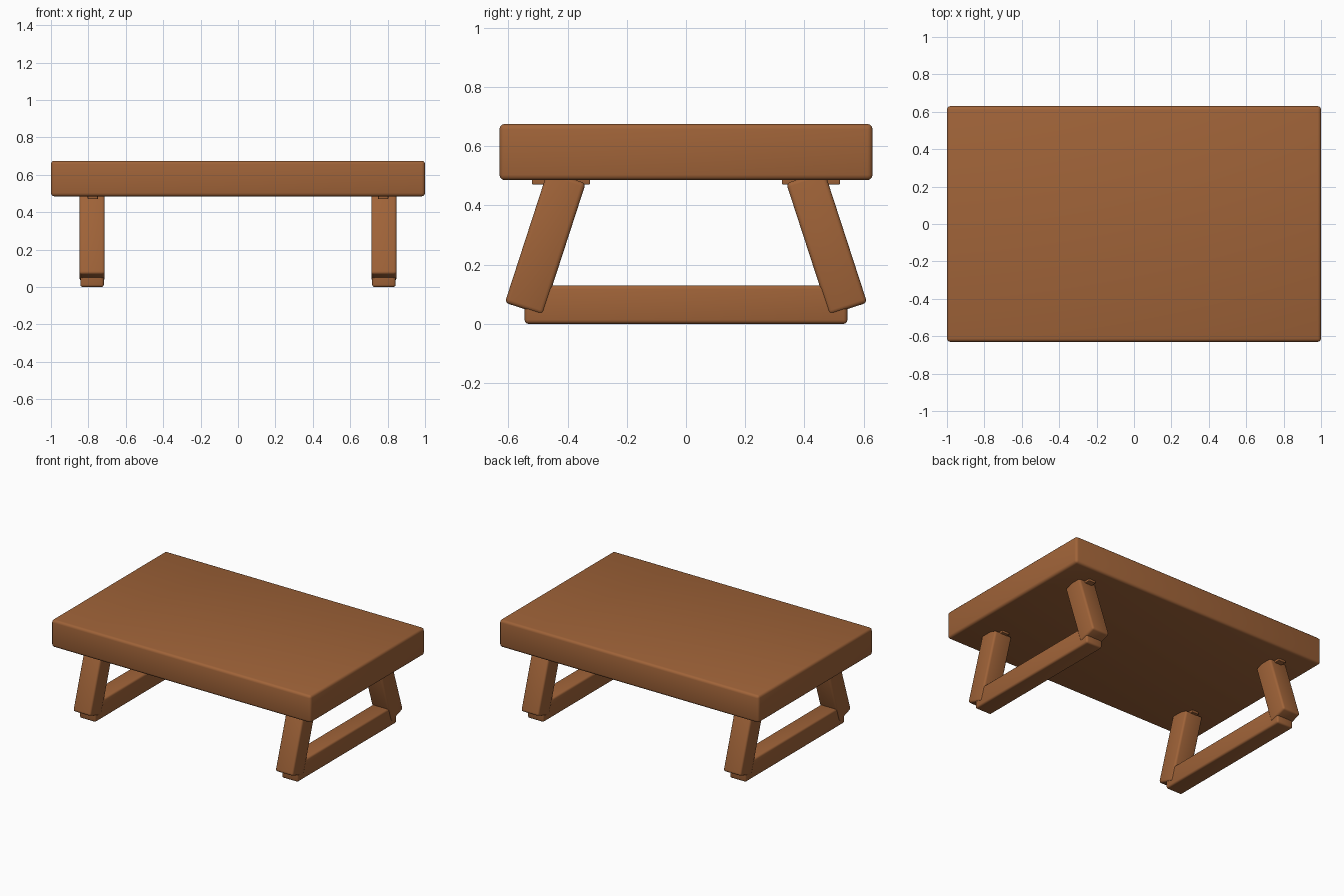
import bpy, bmesh, math
from mathutils import Matrix, Vector

default = bpy.data.objects.get("Cube")
if default:
    bpy.data.objects.remove(default, do_unlink=True)

# Warm brown wood
WOOD = (0.35, 0.125, 0.04, 1)
wood = bpy.data.materials.new("brown_wood")
wood.use_nodes = True
wood.diffuse_color = WOOD
bsdf = next(n for n in wood.node_tree.nodes if n.type == "BSDF_PRINCIPLED")
bsdf.inputs["Base Color"].default_value = WOOD
bsdf.inputs["Roughness"].default_value = 0.7


def rounded_beam(name, size, location, bevel, tilt=0):
    """Box with rounded edges, tilted about the x axis."""
    bm = bmesh.new()
    bmesh.ops.create_cube(bm, size=1)
    bmesh.ops.scale(bm, vec=Vector(size), verts=bm.verts)
    bmesh.ops.bevel(bm, geom=bm.edges[:], offset=bevel, segments=3,
                    profile=0.5, affect="EDGES")
    mesh = bpy.data.meshes.new(name)
    bm.to_mesh(mesh)
    bm.free()
    mesh.materials.append(wood)
    obj = bpy.data.objects.new(name, mesh)
    obj.matrix_world = Matrix.Translation(location) @ Matrix.Rotation(tilt, 4, "X")
    bpy.context.collection.objects.link(obj)
    bpy.ops.object.select_all(action="DESELECT")
    obj.select_set(True)
    bpy.context.view_layer.objects.active = obj
    bpy.ops.object.shade_smooth_by_angle(angle=math.radians(40))
    return obj


# Thick slab
rounded_beam("table_top", (2, 1.26, 0.19), (0, 0, 0.58), 0.018)

for side, sx in (("left", 1), ("right", -1)):
    # Floor rail joining the front and back legs
    rounded_beam(f"{side}_floor_rail", (0.125, 1.09, 0.13), (sx * 0.78, 0, 0.065), 0.013)
    for end, sy in (("front", -1), ("back", 1)):
        # Splayed leg
        rounded_beam(f"{end}_{side}_leg", (0.135, 0.135, 0.468),
                     (sx * 0.78, sy * 0.475, 0.273), 0.014, sy * math.radians(18))
        # Thin mounting strip under the slab
        rounded_beam(f"{end}_{side}_mounting_strip", (0.055, 0.196, 0.03),
                     (sx * 0.776, sy * 0.422, 0.485), 0.004)
